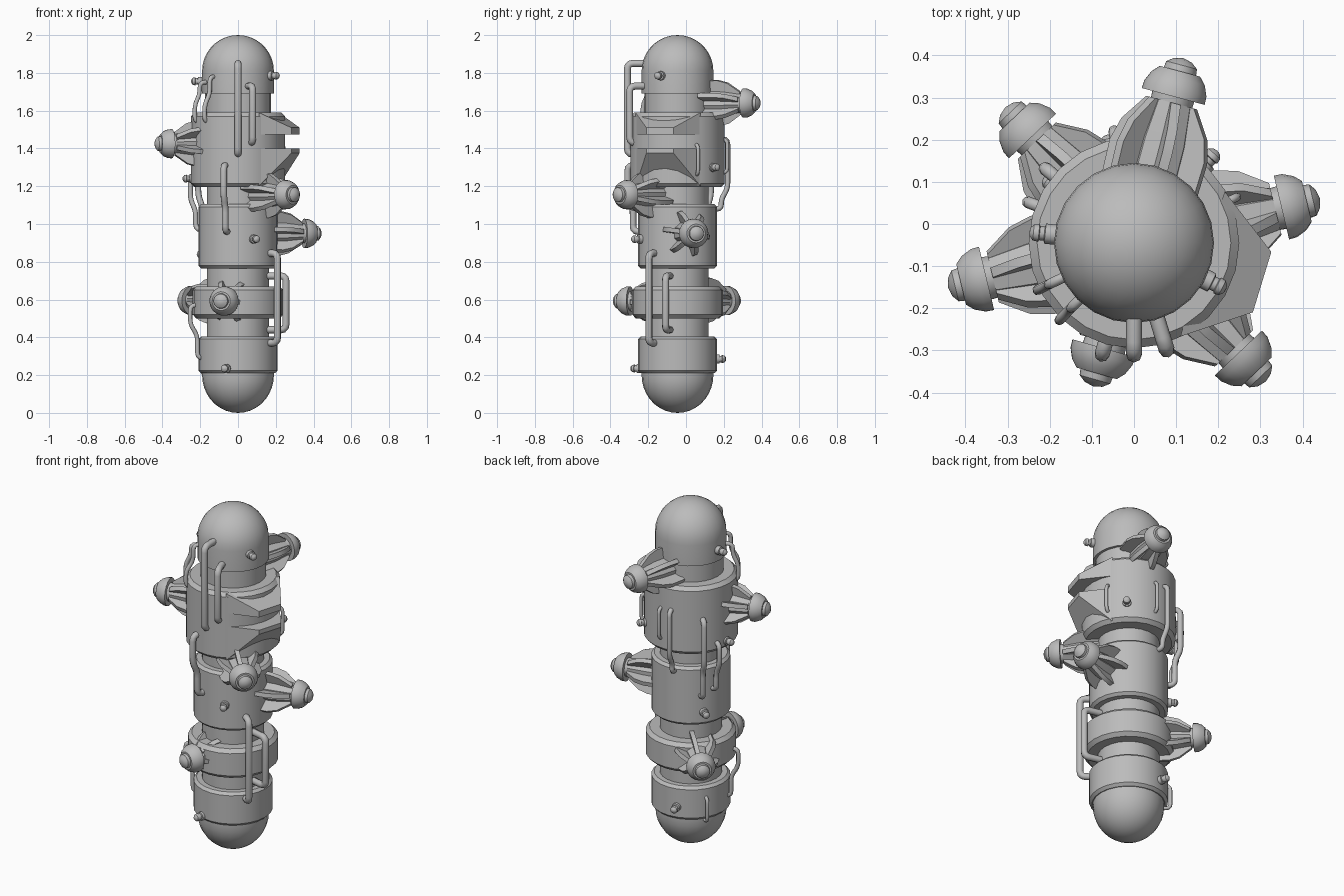
import bpy, bmesh, math
from mathutils import Matrix, Vector

if "Cube" in bpy.data.objects:
    bpy.data.objects.remove(bpy.data.objects["Cube"])

CY = -0.045  # body axis offset in y
grey = bpy.data.materials.new("plain_grey")
grey.diffuse_color = (0.5, 0.5, 0.5, 1)
grey.use_nodes = True
grey.node_tree.nodes["Principled BSDF"].inputs["Base Color"].default_value = grey.diffuse_color


def finish(bm, name, mat=Matrix()):
    bmesh.ops.remove_doubles(bm, verts=bm.verts, dist=1e-5)
    bmesh.ops.recalc_face_normals(bm, faces=bm.faces)
    me = bpy.data.meshes.new(name)
    bm.to_mesh(me)
    bm.free()
    me.materials.append(grey)
    ob = bpy.data.objects.new(name, me)
    bpy.context.collection.objects.link(ob)
    ob.matrix_world = mat
    bpy.ops.object.select_all(action='DESELECT')
    ob.select_set(True)
    bpy.context.view_layer.objects.active = ob
    bpy.ops.object.shade_smooth_by_angle(angle=math.radians(31))
    return ob


def lathe(bm, prof, n):
    """Revolve (radius, z) points round z."""
    rings = [[bm.verts.new((r * math.cos(2 * math.pi * i / n), r * math.sin(2 * math.pi * i / n), z))
              for i in range(n)] for r, z in prof]
    for a, b, pa, pb in zip(rings, rings[1:], prof, prof[1:]):
        for i in range(n):
            j = (i + 1) % n
            if pa[0] == 0:
                bm.faces.new((a[0], b[i], b[j]))
            elif pb[0] == 0:
                bm.faces.new((a[i], a[j], b[0]))
            else:
                bm.faces.new((a[i], a[j], b[j], b[i]))


def turned(name, prof, n=24, mat=Matrix.Translation((0, CY, 0))):
    bm = bmesh.new()
    lathe(bm, prof, n)
    return finish(bm, name, mat)


def outward(deg, z, shift=0):
    """Frame whose local z points away from the body axis."""
    return (Matrix.Translation((0, CY, z)) @ Matrix.Rotation(math.radians(deg), 4, 'Z')
            @ Matrix.Rotation(math.pi / 2, 4, 'Y') @ Matrix.Translation((0, 0, shift)))


def drum(name, r, z0, z1, b=0.015):
    turned(name, [(0, z0), (r - b, z0), (r, z0 + b), (r, z1 - b), (r - b, z1), (0, z1)])


# Body: domes, drums and the core between them
R = 0.19
arc = [(R * math.cos(math.radians(a)), R * math.sin(math.radians(a))) for a in range(0, 90, 10)] + [(0, R)]
turned("top_dome", [(0, 1.69), (R, 1.69)] + [(r, 1.81 + z) for r, z in arc])
turned("bottom_dome", [(0, 0.24), (R, 0.24)] + [(r, 0.2 - z * 0.2 / R) for r, z in arc])
turned("core", [(0, 0.2), (0.165, 0.2), (0.165, 1.5), (0.175, 1.5), (0.175, 1.7), (0, 1.7)])
drum("lower_drum", 0.21, 0.21, 0.405)
drum("ring_drum", 0.24, 0.5, 0.67, 0.02)
drum("middle_drum", 0.21, 0.765, 1.105)
drum("upper_drum", 0.25, 1.195, 1.59, 0.02)

# Wedge-shaped dock with a slot between its jaws
def jaw(name, zi0, zi1, zo0, zo1):
    bm = bmesh.new()
    a = [bm.verts.new((0.17, v, z)) for v, z in ((-.18, zi0), (.18, zi0), (.18, zi1), (-.18, zi1))]
    b = [bm.verts.new((0.318, v, z)) for v, z in ((-.075, zo0), (.075, zo0), (.075, zo1), (-.075, zo1))]
    bm.faces.new(a)
    bm.faces.new(b)
    for i in range(4):
        j = (i + 1) % 4
        bm.faces.new((a[i], a[j], b[j], b[i]))
    finish(bm, name, Matrix.Translation((0, CY, 0)) @ Matrix.Rotation(math.radians(-17), 4, 'Z'))

jaw("dock_upper_jaw", 1.475, 1.59, 1.475, 1.51)
jaw("dock_lower_jaw", 1.2, 1.40, 1.375, 1.40)


# Thrusters: eight-sided core, six fins and a bell cap
FIN = [(.14, 0), (.14, .12), (.225, .123), (.28, .108), (.345, .062), (.345, 0)]
CORE = [(0, .1), (.07, .1), (.068, .25), (.055, .345), (0, .345)]
CAP = [(0, .33), (.05, .33), (.052, .36), (.078, .36), (.077, .38), (.066, .405), (.05, .422),
       (.04, .422), (.038, .437), (.022, .449), (0, .454)]

def thruster(i, deg, z, shift=0, roll=10):
    m = outward(deg, z, shift) @ Matrix.Rotation(math.radians(roll), 4, 'Z')
    turned(f"thruster_core_{i}", CORE, 8, m)
    turned(f"thruster_cap_{i}", CAP, 20, m)
    bm = bmesh.new()
    for k in range(6):
        rot = Matrix.Rotation(k * math.pi / 3, 3, 'Z')
        a, b = [[bm.verts.new(rot @ Vector((h, t, s))) for s, h in FIN] for t in (-.012, .012)]
        bm.faces.new(a)
        bm.faces.new(b)
        for p in range(6):
            q = (p + 1) % 6
            bm.faces.new((a[p], a[q], b[q], b[p]))
    finish(bm, f"thruster_fins_{i}", m)

for i, t in enumerate([(13.5, .95, 0, 20), (75, 1.64), (133.5, .595, -.01), (193.5, 1.425),
                       (254, .592, -.1, 25), (313.5, 1.155)]):
    thruster(i + 1, *t)


# Pipes: (radius, z) paths standing off the body at a given angle
def pipe(name, deg, path, rad):
    pts = [Vector((r, 0, z)) for r, z in path]
    out = [pts[0]]
    for p, c, n in zip(pts, pts[1:], pts[2:]):  # round each corner
        d = min(0.03, (p - c).length * .45, (n - c).length * .45)
        s, e = c + (p - c).normalized() * d, c + (n - c).normalized() * d
        out += [s.lerp(c, f).lerp(c.lerp(e, f), f) for f in (0, .33, .67, 1)]
    out.append(pts[-1])
    cu = bpy.data.curves.new(name, 'CURVE')
    cu.dimensions = '3D'
    cu.bevel_depth, cu.bevel_resolution, cu.use_fill_caps = rad, 2, True
    sp = cu.splines.new('POLY')
    sp.points.add(len(out) - 1)
    for q, v in zip(sp.points, out):
        q.co = (*v, 1)
    cu.materials.append(grey)
    ob = bpy.data.objects.new(name, cu)
    bpy.context.collection.objects.link(ob)
    ob.matrix_world = Matrix.Translation((0, CY, 0)) @ Matrix.Rotation(math.radians(deg), 4, 'Z')

def handle(name, deg, r, z0, z1, rad=.019):
    pipe(name, deg, [(.14, z1), (r, z1), (r, z0), (.14, z0)], rad)

def bent(name, deg, r1, r0, z0, zk, z1, rad=.012):
    pipe(name, deg, [(.15, z1), (r1, z1), (r1, zk + .03), (r0, zk - .03), (r0, z0), (.15, z0)], rad)

handle("front_long_pipe", -90, .265, 1.37, 1.85)
handle("front_short_pipe", -73, .265, 1.43, 1.73)
handle("side_long_pipe", -36, .258, .37, .845)
handle("side_short_pipe", -14, .262, .44, .725)
handle("right_grip", 24, .268, 1.26, 1.42, .01)
handle("back_grip", 85, .265, 1.27, 1.45, .01)
handle("lower_grip", 148, .225, .2, .34, .01)
bent("front_bent_pipe", -106, .275, .245, .96, 1.12, 1.31, .018)
bent("upper_bent_pipe_1", 206, .225, .255, 1.54, 1.66, 1.75)
bent("upper_bent_pipe_2", 226, .215, .255, 1.54, 1.66, 1.78)
bent("left_bent_pipe_1", 140, .275, .245, .94, 1.12, 1.40, .016)
bent("left_bent_pipe_2", 159, .27, .24, .97, 1.1, 1.25, .014)
bent("back_bent_pipe", 100, .27, .235, 1.08, 1.16, 1.45, .014)
bent("lower_bent_pipe", 197, .265, .225, .29, .44, .57)

# Small stepped nozzles
NUB = [(0, -.05), (.024, -.05), (.024, .022), (.017, .024), (.017, .035), (.021, .037),
       (.019, .05), (.01, .058), (0, .06)]
for i, (deg, z, r) in enumerate([(174, 1.755, .19), (-27, 1.785, .185), (-67, .92, .205), (-107, .235, .2),
                                 (175, 1.24, .235), (104, .285, .205), (144, .84, .205), (48, 1.3, .235)]):
    turned(f"nozzle_{i + 1}", NUB, 12, outward(deg, z, r))
